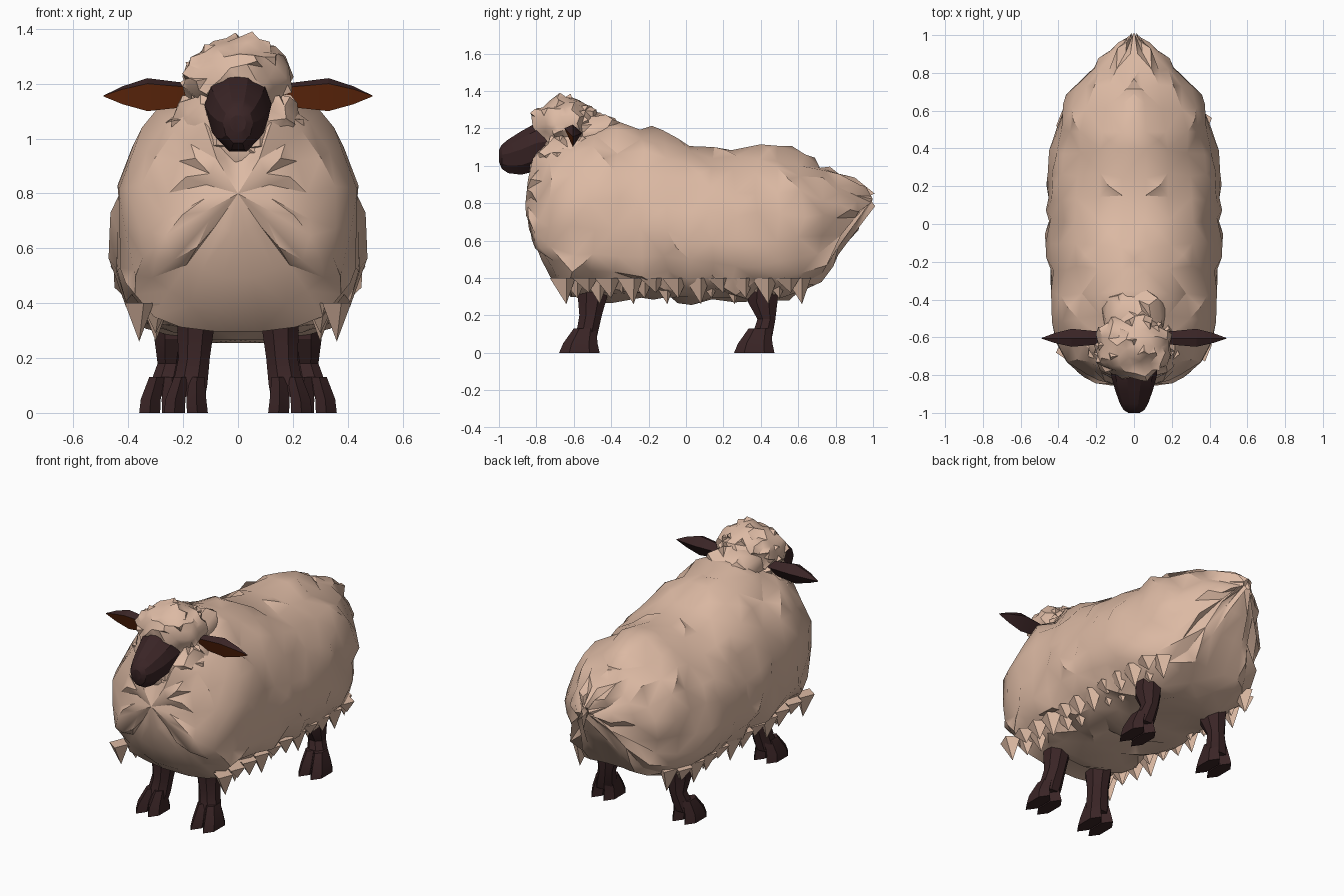
import bpy, bmesh, math, random
from mathutils import Vector

if "Cube" in bpy.data.objects:
    bpy.data.objects.remove(bpy.data.objects["Cube"])


def material(name, rgb):
    m = bpy.data.materials.new(name)
    m.diffuse_color = (*rgb, 1)
    m.use_nodes = True
    m.node_tree.nodes["Principled BSDF"].inputs["Base Color"].default_value = m.diffuse_color
    return m


WOOL = material("cream wool", (0.72, 0.49, 0.37))
SKIN = material("dark brown skin", (0.042, 0.018, 0.019))
INNER = material("rust inner ear", (0.16, 0.028, 0.005))


def finish(name, bm, mats, angle):
    bmesh.ops.recalc_face_normals(bm, faces=bm.faces)
    me = bpy.data.meshes.new(name)
    bm.to_mesh(me)
    bm.free()
    ob = bpy.data.objects.new(name, me)
    bpy.context.collection.objects.link(ob)
    for m in mats:
        me.materials.append(m)
    bpy.ops.object.select_all(action='DESELECT')
    ob.select_set(True)
    bpy.context.view_layer.objects.active = ob
    bpy.ops.object.shade_smooth_by_angle(angle=math.radians(angle))
    return ob


def loft(bm, rings):
    """Skin closed rings of points and cap both ends."""
    vs = [[bm.verts.new(p) for p in r] for r in rings]
    n = len(vs[0])
    for a, b in zip(vs, vs[1:]):
        for j in range(n):
            k = (j + 1) % n
            bm.faces.new((a[j], a[k], b[k], b[j]))
    bm.faces.new(vs[0][::-1])
    bm.faces.new(vs[-1])


def sym_random(co):
    """Random source that is the same on the left and right."""
    key = (round(abs(co.x), 3), round(co.y, 3) + 0.0, round(co.z, 3) + 0.0)
    return random.Random(str(key))


def woolly(bm, low, high, shift, pokes):
    """Rough up a surface into lumps, then raise some pointed tufts."""
    bmesh.ops.recalc_face_normals(bm, faces=bm.faces)
    bm.normal_update()
    moves = []
    for v in bm.verts:
        r = sym_random(v.co)
        d = v.normal * r.uniform(low, high)
        d += Vector((0, r.uniform(-shift, shift), r.uniform(-shift, shift)))
        moves.append((v, d))
    for v, d in moves:
        v.co += d
    bm.normal_update()
    tufts = [f for f in bm.faces
             if sym_random(f.calc_center_median()).random() < pokes]
    bmesh.ops.poke(bm, faces=tufts, offset=0.022)
    bmesh.ops.triangulate(bm, faces=bm.faces)


def section(y, lo, hi, w, n=22, mid=0.4, power=0.8):
    """Upright cross-section, widest below the middle with a fuller belly."""
    zc = lo + (hi - lo) * mid
    pts = []
    for j in range(n):
        a = 2 * math.pi * j / n
        c, s = math.cos(a), math.sin(a)
        if s < 0:
            c = math.copysign(abs(c) ** power, c)
            s = -abs(s) ** power
        pts.append((w * c, y, zc + s * ((hi - zc) if s > 0 else (zc - lo))))
    return pts


# Fleece body: y, bottom, top, half width
BODY = [(-0.84, .66, .96, .12), (-0.80, .48, 1.07, .27), (-0.72, .36, 1.16, .36),
        (-0.62, .30, 1.20, .42), (-0.50, .28, 1.22, .44), (-0.37, .27, 1.23, .45),
        (-0.24, .28, 1.22, .46), (-0.11, .28, 1.18, .465), (0.02, .27, 1.14, .46),
        (0.14, .26, 1.12, .465), (0.26, .25, 1.11, .465), (0.38, .26, 1.10, .45),
        (0.50, .27, 1.09, .425), (0.62, .30, 1.06, .39), (0.73, .36, 1.01, .31),
        (0.82, .53, .97, .22), (0.91, .67, .92, .125), (0.985, .79, .84, .025)]
bm = bmesh.new()
loft(bm, [section(*b) for b in BODY])
woolly(bm, -0.032, 0.016, 0.018, 0.2)
finish("fleece_body", bm, [WOOL], 36)


def wool_ball(name, centre, size, detail):
    bm = bmesh.new()
    bmesh.ops.create_icosphere(bm, subdivisions=detail, radius=1)
    for v in bm.verts:
        v.co = Vector(a * b + c for a, b, c in zip(v.co, size, centre))
    woolly(bm, -0.02, 0.014, 0.01, 0.12)
    return finish(name, bm, [WOOL], 36)


# Wool on the crown, behind the head and around the throat
wool_ball("crown_wool", (0, -0.645, 1.225), (0.205, 0.175, 0.145), 3)
wool_ball("nape_wool", (0, -0.5, 1.17), (0.17, 0.19, 0.12), 2)
wool_ball("neck_wool", (0, -0.63, 1.02), (0.25, 0.20, 0.20), 3)

# Short tufts hanging along the belly edge
bm = bmesh.new()
rnd = random.Random(4)
for i in range(22):
    y = -0.66 + i * 0.06
    for side in (-1, 1):
        x = side * (0.30 if i % 2 else 0.36)
        s = 0.055
        top = [bm.verts.new((x + s * math.cos(a), y + 1.3 * s * math.sin(a), 0.40))
               for a in (0.3, 1.87, 3.44, 5.01)]
        tip = bm.verts.new((x, y + 0.02, 0.26 + 0.03 * (i % 3)))
        for j in range(4):
            bm.faces.new((top[j], top[(j + 1) % 4], tip))
        bm.faces.new(top[::-1])
finish("belly_tufts", bm, [WOOL], 36)

# Face
FACE = [(-0.70, .99, 1.24, .12), (-0.80, .965, 1.235, .122), (-0.88, .945, 1.19, .10),
        (-0.95, .955, 1.145, .075), (-0.985, .98, 1.115, .055), (-1.0, 1.02, 1.085, .03)]
bm = bmesh.new()
loft(bm, [section(y, lo, hi, w, 10, 0.58, 1.0) for y, lo, hi, w in FACE])
finish("face", bm, [SKIN], 25)

# Ears: long three-sided leaves, rust coloured on the front and underside
EAR = [(0.14, 0.5), (0.20, 0.75), (0.33, 1.0), (0.42, 0.55), (0.49, 0.03)]
for side, label in ((-1, "left"), (1, "right")):
    bm = bmesh.new()
    loft(bm, [[(side * x, -0.605 + dy * k, 1.155 + dz * k) for dy, dz in
               ((-0.045, 0.045), (0.0, 0.065), (0.05, 0.02), (0.0, -0.055))]
              for x, k in EAR])
    bmesh.ops.recalc_face_normals(bm, faces=bm.faces)
    bm.normal_update()
    for f in bm.faces:
        f.material_index = 1 if f.normal.z < 0.0 and f.normal.y < 0.2 else 0
    finish(label + "_ear", bm, [SKIN, INNER], 20)


def oval(cx, cy, rx, ry, z, n=8):
    return [(cx + rx * math.cos(2 * math.pi * (j + .5) / n),
             cy + ry * math.sin(2 * math.pi * (j + .5) / n), z) for j in range(n)]


# Legs with two-toed hooves: x, y, radius x, radius y, z
FRONT = [(.15, -.50, .07, .09, .46), (.155, -.50, .072, .085, .30),
         (.16, -.51, .062, .065, .20), (.175, -.53, .068, .062, .10),
         (.18, -.545, .065, .068, .06)]
REAR = [(.24, .42, .07, .09, .46), (.24, .41, .07, .085, .27),
        (.245, .43, .052, .052, .18), (.265, .41, .062, .058, .10),
        (.275, .39, .065, .068, .06)]
for side, label in ((-1, "left"), (1, "right")):
    for kind, rows, fx, fy in (("front", FRONT, .19, -.565), ("rear", REAR, .28, .37)):
        bm = bmesh.new()
        loft(bm, [oval(side * x, y, rx, ry, z) for x, y, rx, ry, z in rows])
        for toe in (-1, 1):
            loft(bm, [oval(side * (fx - .012) + toe * .028, fy + .025, .032, .06, .13, 6),
                      oval(side * fx + toe * .038, fy, .042, .092, .05, 6),
                      oval(side * fx + toe * .042, fy - .005, .044, .108, 0, 6)])
        finish(f"{label}_{kind}_leg", bm, [SKIN], 25)
